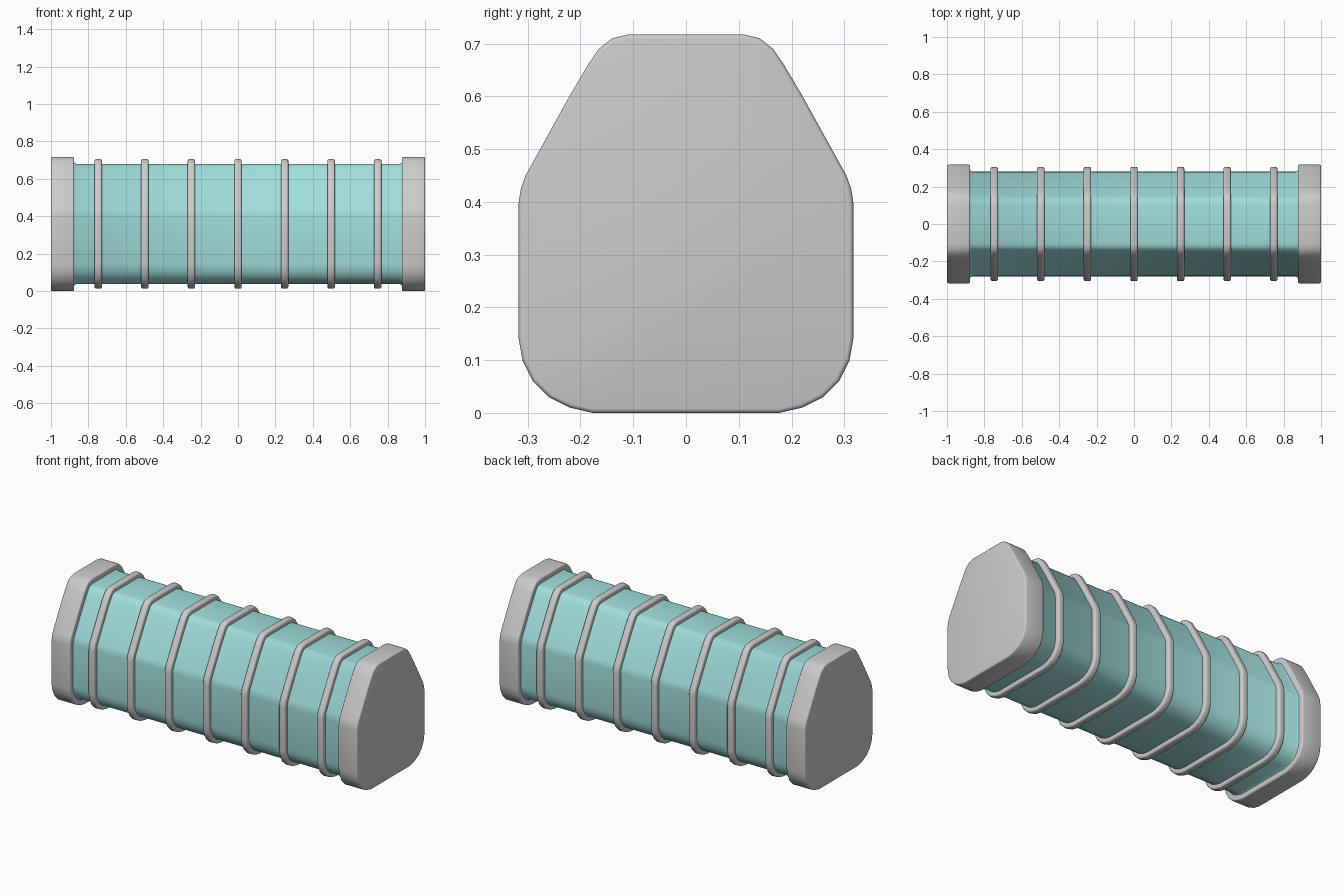
import bpy, bmesh, math
from mathutils import Vector

if "Cube" in bpy.data.objects:
    bpy.data.objects.remove(bpy.data.objects["Cube"])

# Right half of the outer cross-section (y, z), bottom to top, then mirrored
half = [(0.177, 0.0), (0.22, 0.01), (0.26, 0.03), (0.29, 0.06), (0.31, 0.10),
        (0.317, 0.14), (0.317, 0.40), (0.313, 0.425), (0.304, 0.45), (0.22, 0.602),
        (0.185, 0.661), (0.165, 0.69), (0.14, 0.71), (0.11, 0.717)]
profile = [Vector(p) for p in half + [(-y, z) for y, z in reversed(half)]]


def inset(d):
    """Cross-section shrunk evenly by d."""
    out = []
    n = len(profile)
    for i, p in enumerate(profile):
        e1 = (p - profile[i - 1]).normalized()
        e2 = (profile[(i + 1) % n] - p).normalized()
        n1, n2 = Vector((-e1.y, e1.x)), Vector((-e2.y, e2.x))
        out.append(p + (n1 + n2) * d / (1 + n1.dot(n2)))
    return out


def loft(name, stations, closed=False, caps=False, mat=None):
    """Skin through (x, inset) stations along the x axis."""
    bm = bmesh.new()
    loops = [[bm.verts.new((x, p.x, p.y)) for p in inset(d)] for x, d in stations]
    pairs = list(zip(loops, loops[1:]))
    if closed:
        pairs.append((loops[-1], loops[0]))
    n = len(profile)
    for a, b in pairs:
        for i in range(n):
            j = (i + 1) % n
            bm.faces.new((a[i], a[j], b[j], b[i]))
    if caps:
        bm.faces.new(loops[0])
        bm.faces.new(loops[-1])
    bmesh.ops.recalc_face_normals(bm, faces=bm.faces)
    me = bpy.data.meshes.new(name)
    bm.to_mesh(me)
    bm.free()
    ob = bpy.data.objects.new(name, me)
    bpy.context.collection.objects.link(ob)
    if mat:
        me.materials.append(mat)
    bpy.ops.object.select_all(action='DESELECT')
    ob.select_set(True)
    bpy.context.view_layer.objects.active = ob
    bpy.ops.object.shade_smooth_by_angle(angle=math.radians(40))
    return ob


def rounded(x0, x1, d, r, seg=3):
    """Stations of a slab from x0 to x1 with rounded rims of radius r."""
    arc = [(r * (1 - math.cos(t)), r * (1 - math.sin(t)))
           for t in (math.pi / 2 * k / seg for k in range(seg + 1))]
    return [(x0 + a, d + b) for a, b in arc] + [(x1 - a, d + b) for a, b in reversed(arc)]


teal = bpy.data.materials.new("teal_glass")
teal.diffuse_color = (0.35, 0.72, 0.71, 1)
teal.use_nodes = True
teal.node_tree.nodes["Principled BSDF"].inputs["Base Color"].default_value = teal.diffuse_color

# Tube body with a small flare where it meets the end caps
loft("tube_body", [(-0.88, 0.028), (-0.874, 0.031), (-0.865, 0.037),
                   (0.865, 0.037), (0.874, 0.031), (0.88, 0.028)], mat=teal)

# Seven raised hoops
for k in range(-3, 4):
    x = k * 0.249
    hoop = rounded(x - 0.02, x + 0.02, 0.012, 0.01)
    loft(f"hoop_{k + 4}", [(x - 0.02, 0.042)] + hoop + [(x + 0.02, 0.042)], closed=True)

# Solid end caps
for side, a, b in (("left", -1.0, -0.876), ("right", 0.876, 1.0)):
    loft(f"end_cap_{side}", rounded(a, b, 0.0, 0.008), caps=True)
